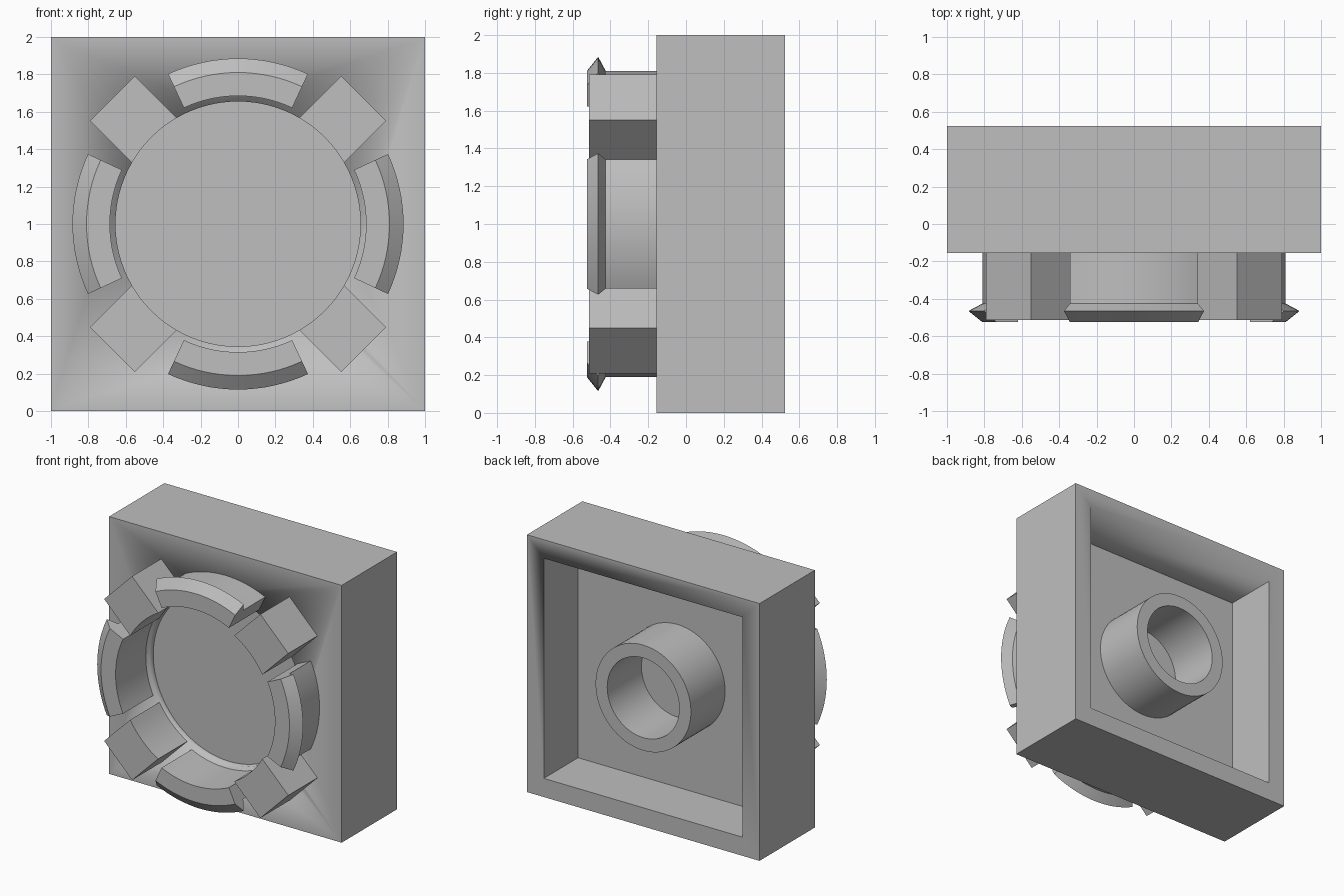
import bpy, bmesh
from math import sin, cos, pi, radians, asin
from mathutils import Matrix

cube = bpy.data.objects.get("Cube")
if cube:
    bpy.data.objects.remove(cube, do_unlink=True)

grey = bpy.data.materials.new("plain_grey")
grey.use_nodes = True
grey.diffuse_color = (0.52, 0.52, 0.52, 1)
grey.node_tree.nodes["Principled BSDF"].inputs["Base Color"].default_value = grey.diffuse_color

FACE, BACK, FLOOR = -0.155, 0.525, 0.105   # depths of front face, open back, cavity floor
BORE = 0.655                               # radius of the front socket


def finish(name, bm):
    """Turn a bmesh into a shaded object."""
    bmesh.ops.recalc_face_normals(bm, faces=bm.faces)
    mesh = bpy.data.meshes.new(name)
    bm.to_mesh(mesh)
    bm.free()
    mesh.materials.append(grey)
    obj = bpy.data.objects.new(name, mesh)
    bpy.context.collection.objects.link(obj)
    bpy.ops.object.select_all(action='DESELECT')
    obj.select_set(True)
    bpy.context.view_layer.objects.active = obj
    bpy.ops.object.shade_smooth_by_angle(angle=radians(25))
    return obj


def box(name, half, y0, y1):
    bm = bmesh.new()
    bmesh.ops.create_cube(bm, size=1, matrix=Matrix.Translation((0, (y0 + y1) / 2, 1))
                          @ Matrix.Diagonal((2 * half, y1 - y0, 2 * half, 1)))
    return finish(name, bm)


def revolve(name, profile, mid=0, half=pi, steps=64):
    """Sweep a closed (radius, y) profile round the centre axis."""
    full = half == pi
    bm = bmesh.new()
    rings = []
    for i in range(steps if full else steps + 1):
        a = mid - half + 2 * half * i / steps
        rings.append([bm.verts.new((r * cos(a), y, 1 + r * sin(a))) for r, y in profile])
    n = len(profile)
    for i in range(steps):
        p, q = rings[i], rings[(i + 1) % len(rings)]
        for j in range(n):
            k = (j + 1) % n
            bm.faces.new((p[j], p[k], q[k], q[j]))
    if not full:
        bm.faces.new(rings[0])
        bm.faces.new(rings[-1])
    return finish(name, bm)


def extrude(name, outline, y0, y1):
    """Extrude an (x, z) outline along y."""
    bm = bmesh.new()
    face = bm.faces.new([bm.verts.new((x, y0, 1 + z)) for x, z in outline])
    new = bmesh.ops.extrude_face_region(bm, geom=[face])["geom"]
    bmesh.ops.translate(bm, vec=(0, y1 - y0, 0),
                        verts=[v for v in new if isinstance(v, bmesh.types.BMVert)])
    return finish(name, bm)


# Square body, hollow at the back, with a shallow round socket in front
body = box("body", 1, FACE, BACK)
circle = [(BORE * cos(i * pi / 48), BORE * sin(i * pi / 48)) for i in range(96)]
cutters = [box("cavity_cutter", 0.855, FLOOR, BACK + 0.2),
           extrude("socket_cutter", circle, FACE - 0.2, FACE + 0.05)]
for cutter in cutters:
    cutter.hide_render = True
    mod = body.modifiers.new(cutter.name, 'BOOLEAN')
    mod.object = cutter
    mod.operation = 'DIFFERENCE'
    mod.solver = 'EXACT'
    bpy.context.view_layer.objects.active = body
    bpy.ops.object.modifier_apply(modifier=mod.name)
    bpy.data.objects.remove(cutter, do_unlink=True)

# Round tube inside the back cavity
revolve("rear_tube", [(0.31, FLOOR), (0.41, FLOOR), (0.41, BACK), (0.31, BACK)])

# Four curved clips with a flared lip
clip = [(0.685, FACE), (0.81, FACE), (0.81, -0.425), (0.885, -0.465),
        (0.81, -0.525), (0.685, -0.525)]
for i, side in enumerate(("left", "top", "right", "bottom")):
    revolve(side + "_clip", clip, i * pi / 2, radians(25), 16)

# Four diagonal blocks, hollowed to follow the socket
reach, half_width = 0.95, 0.17
spread = asin(half_width / BORE)
for i, corner in enumerate(("top_left", "top_right", "bottom_right", "bottom_left")):
    turn = pi / 4 + i * pi / 2
    arc = [spread * (1 - k / 4) for k in range(9)]
    shape = [(reach, -half_width), (reach, half_width)]
    shape += [(BORE * cos(a), BORE * sin(a)) for a in arc]
    outline = [(u * cos(turn) - v * sin(turn), u * sin(turn) + v * cos(turn)) for u, v in shape]
    extrude(corner + "_block", outline, FACE, -0.513)
